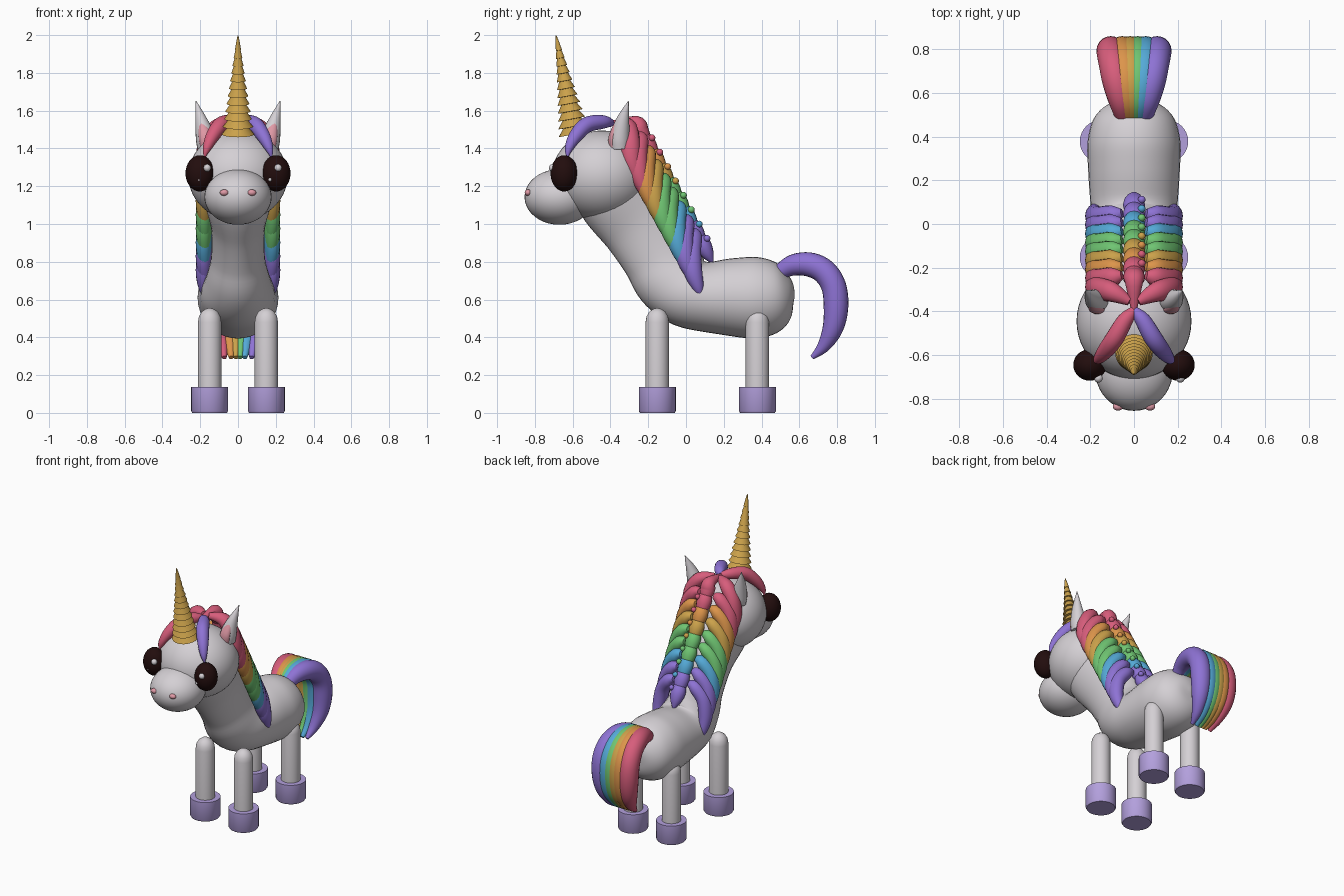
import bpy, bmesh, math
from mathutils import Vector

if "Cube" in bpy.data.objects:
    bpy.data.objects.remove(bpy.data.objects["Cube"])

COLOURS = {
    "soft_white": (0.66, 0.63, 0.66), "lavender": (0.45, 0.35, 0.72),
    "purple": (0.27, 0.17, 0.66), "red": (0.68, 0.11, 0.20),
    "orange": (0.72, 0.30, 0.07), "gold": (0.60, 0.36, 0.07),
    "green": (0.16, 0.56, 0.17), "blue": (0.09, 0.40, 0.68),
    "pink": (0.74, 0.32, 0.38), "dark_brown": (0.016, 0.004, 0.004),
}
MATS = {}
for key, rgb in COLOURS.items():
    MATS[key] = bpy.data.materials.new(key)
    MATS[key].diffuse_color = (*rgb, 1)


def finish(bm, name, colour, angle=40):
    bmesh.ops.recalc_face_normals(bm, faces=bm.faces)
    me = bpy.data.meshes.new(name)
    bm.to_mesh(me)
    bm.free()
    me.materials.append(MATS[colour])
    ob = bpy.data.objects.new(name, me)
    bpy.context.collection.objects.link(ob)
    bpy.ops.object.select_all(action='DESELECT')
    ob.select_set(True)
    bpy.context.view_layer.objects.active = ob
    bpy.ops.object.shade_smooth_by_angle(angle=math.radians(angle))
    return ob


def spline(pts, sub):
    """Catmull-Rom interpolation of tuples of any length."""
    if sub == 1:
        return pts
    out = []
    for i in range(len(pts) - 1):
        quad = (pts[max(i - 1, 0)], pts[i], pts[i + 1], pts[min(i + 2, len(pts) - 1)])
        for k in range(sub):
            t = k / sub
            out.append(tuple(0.5 * (2 * b + (c - a) * t + (2 * a - 5 * b + 4 * c - d) * t * t
                                    + (3 * b - a - 3 * c + d) * t ** 3)
                             for a, b, c, d in zip(*quad)))
    return out + [pts[-1]]


def loft(name, colour, pts, ref=(1, 0, 0), sub=5, sides=20):
    """Tube through (x, y, z, radius along ref, radius across ref)."""
    pts = spline(pts, sub)
    bm, rings = bmesh.new(), []
    for i, p in enumerate(pts):
        a, b = pts[max(i - 1, 0)], pts[min(i + 1, len(pts) - 1)]
        tan = (Vector(b[:3]) - Vector(a[:3])).normalized()
        u = Vector(ref)
        u = (u - tan * u.dot(tan)).normalized()
        v = tan.cross(u)
        ra, rb = max(p[3], 0.002), max(p[4], 0.002)
        rings.append([bm.verts.new(Vector(p[:3]) + u * ra * math.cos(w) + v * rb * math.sin(w))
                      for w in (2 * math.pi * k / sides for k in range(sides))])
    for r, s in zip(rings, rings[1:]):
        for k in range(sides):
            bm.faces.new((r[k], r[(k + 1) % sides], s[(k + 1) % sides], s[k]))
    bm.faces.new(rings[0])
    bm.faces.new(rings[-1])
    return finish(bm, name, colour)


def ball(name, colour, loc, size, seg=32):
    bm = bmesh.new()
    bmesh.ops.create_uvsphere(bm, u_segments=seg, v_segments=seg // 2, radius=1)
    for v in bm.verts:
        v.co = Vector(c * s + o for c, s, o in zip(v.co, size, loc))
    return finish(bm, name, colour)


# Body and neck, one continuous loft from rump to head
loft("body_and_neck", "soft_white", [
    (0, 0.575, 0.62, 0.01, 0.01), (0, 0.555, 0.62, 0.105, 0.10),
    (0, 0.49, 0.615, 0.18, 0.18), (0, 0.38, 0.61, 0.212, 0.215),
    (0, 0.25, 0.612, 0.21, 0.207), (0, 0.10, 0.615, 0.20, 0.185),
    (0, 0.0, 0.645, 0.19, 0.19), (0, -0.08, 0.72, 0.165, 0.20),
    (0, -0.14, 0.83, 0.142, 0.20), (0, -0.24, 1.0, 0.145, 0.215),
    (0, -0.36, 1.15, 0.185, 0.22), (0, -0.43, 1.26, 0.20, 0.20)], sides=36)

# Head and muzzle
ball("head", "soft_white", (0, -0.445, 1.255), (0.263, 0.265, 0.24), 48)
ball("muzzle", "soft_white", (0, -0.67, 1.143), (0.178, 0.185, 0.147), 40)

for s, side in ((-1, "left"), (1, "right")):
    # Legs and hooves
    for y, end in ((-0.152, "front"), (0.378, "hind")):
        x = 0.15 * s
        loft(f"{end}_leg_{side}", "soft_white",
             [(x, y, z, r, r) for z, r in ((0.10, 0.062), (0.48, 0.062), (0.51, 0.057),
                                           (0.535, 0.043), (0.55, 0.022), (0.555, 0.004))],
             sub=1, sides=28)
        loft(f"{end}_hoof_{side}", "lavender",
             [(x, y, z, r, r) for z, r in ((0, 0.092), (0.01, 0.098), (0.137, 0.098))],
             sub=1, sides=32)
    # Eyes with highlights
    ball(f"eye_{side}", "dark_brown", (0.202 * s, -0.645, 1.268), (0.076, 0.072, 0.096))
    hx = 0.163 if s < 0 else 0.212
    ball(f"eye_highlight_{side}", "soft_white", (hx * s, -0.706, 1.297), (0.02, 0.02, 0.02), 16)
    lx = 0.206 if s < 0 else 0.17
    ball(f"eye_glint_{side}", "soft_white", (lx * s, -0.703, 1.235), (0.01, 0.01, 0.01), 12)
    # Nostrils
    ball(f"nostril_{side}", "pink", (0.073 * s, -0.836, 1.166), (0.024, 0.018, 0.017), 16)
    # Ears with inner plates
    loft(f"ear_{side}", "soft_white", [
        (0.165 * s, -0.35, 1.40, 0.05, 0.05), (0.172 * s, -0.35, 1.46, 0.052, 0.052),
        (0.195 * s, -0.335, 1.55, 0.032, 0.035), (0.222 * s, -0.305, 1.65, 0.002, 0.002)])
    loft(f"inner_ear_{side}", "pink", [
        (0.163 * s, -0.385, 1.40, 0.034, 0.022), (0.172 * s, -0.388, 1.46, 0.036, 0.022),
        (0.193 * s, -0.358, 1.54, 0.018, 0.016), (0.208 * s, -0.332, 1.60, 0.002, 0.004)])
    # Forelock strands sweeping around the horn
    loft(f"forelock_{side}", "red" if s < 0 else "purple", [
        (0.0, -0.395, 1.535, 0.02, 0.02), (0.04 * s, -0.44, 1.54, 0.036, 0.036),
        (0.09 * s, -0.525, 1.525, 0.042, 0.042), (0.135 * s, -0.585, 1.465, 0.036, 0.036),
        (0.165 * s, -0.62, 1.40, 0.022, 0.022), (0.178 * s, -0.628, 1.35, 0.003, 0.003)],
        ref=(1, s, 0))

# Horn, stacked flaring rings along a tilted axis
base, tip, rings = Vector((0, -0.59, 1.475)), Vector((0, -0.688, 2.0)), 13
horn = []
for i in range(rings):
    r = 0.082 * (1 - i / rings) + 0.004
    low, high = base.lerp(tip, i / rings), base.lerp(tip, (i + 0.97) / rings)
    inner = 0.62 * r if i < rings - 1 else 0.002
    horn += [(*low, r, r), (*high, inner, inner)]
loft("horn", "gold", horn, sub=1, sides=28)

# Mane: side locks, centre locks and small beads down the crest
order = ["red", "red", "orange", "gold", "green", "green", "blue", "purple", "purple"]
for i, colour in enumerate(order):
    t = i / (len(order) - 1)
    y, z = -0.285 + 0.325 * t, 1.53 - 0.585 * t
    for s, side in ((-1, "left"), (1, "right")):
        front = -0.08 if i == 0 else 0
        loft(f"mane_lock_{side}_{i + 1}", colour, [
            ((0.02 if i == 0 else 0.055) * s, y + 0.01 + front, z + 0.01, 0.02, 0.02),
            (0.10 * s, y + front / 3, z - 0.01, 0.046, 0.042),
            (0.158 * s, y - 0.012, z - 0.085, 0.052, 0.046),
            (0.18 * s, y - 0.004, z - 0.19, 0.05, 0.044),
            (0.178 * s, y + 0.025, z - 0.285, 0.03, 0.03),
            (0.17 * s, y + 0.045, z - 0.345, 0.003, 0.003)], ref=(0, 1, 0), sides=16)


def crest(t):
    return -0.265 + 0.375 * t, 1.535 - 0.685 * t


for i, colour in enumerate(order):
    t = i / len(order)
    path = [(*crest(t + d), r) for d, r in ((-0.05, 0.015), (0.0, 0.042), (0.06, 0.05),
                                            (0.13, 0.036), (0.20, 0.003))]
    if i == 0:
        path[0] = (-0.40, 1.535, 0.012)
    loft(f"crest_lock_{i + 1}", colour, [(0, y, z, r, r * 0.9) for y, z, r in path], sides=16)
    if i:
        y, z = crest(t + 0.03)
        ball(f"crest_bead_{i}", order[i - 1], (0.035, y + 0.032, z + 0.018),
             (0.018, 0.018, 0.018), 14)

# Tail: six tubes side by side, fanning out and closing at the tip
tail = [  # y, z, spread, radius
    (0.48, 0.735, 0.045, 0.036), (0.56, 0.78, 0.06, 0.055), (0.65, 0.786, 0.08, 0.064),
    (0.73, 0.75, 0.095, 0.066), (0.782, 0.67, 0.105, 0.066), (0.794, 0.56, 0.105, 0.065),
    (0.778, 0.45, 0.098, 0.055), (0.73, 0.355, 0.083, 0.035), (0.668, 0.293, 0.072, 0.012)]
for k, colour in zip((-1, -0.5, -0.16, 0.16, 0.5, 1),
                     ("red", "orange", "gold", "green", "blue", "purple")):
    loft(f"tail_lock_{colour}", colour, [(k * w, y, z, r, r) for y, z, w, r in tail])

for m in bpy.data.materials:
    if m.users and not m.is_grease_pencil:
        m.use_nodes = True
        m.node_tree.nodes["Principled BSDF"].inputs["Base Color"].default_value = m.diffuse_color
